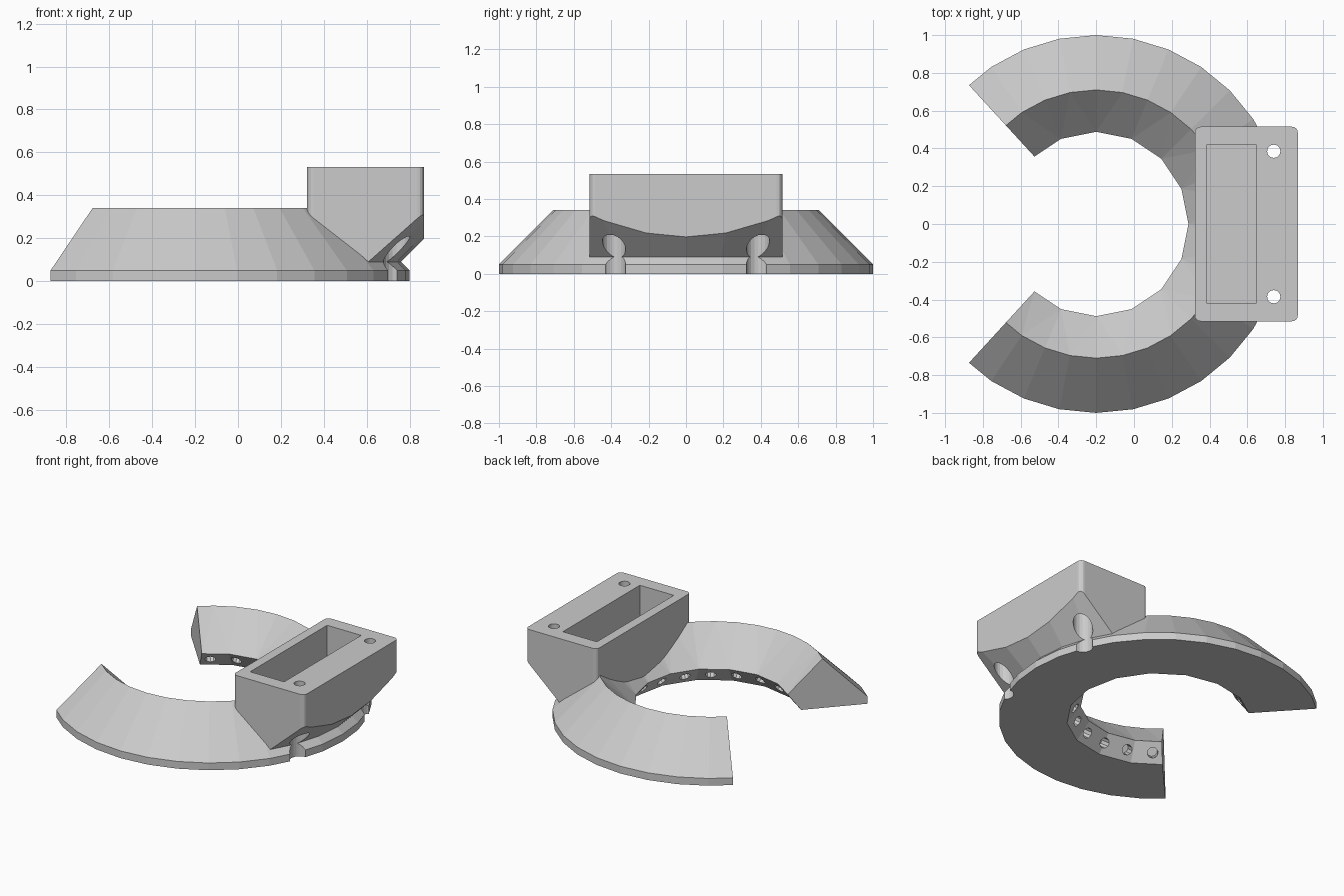
import bpy, bmesh, math
from mathutils import Matrix, Vector

cube = bpy.data.objects.get("Cube")
if cube:
    bpy.data.objects.remove(cube, do_unlink=True)

grey = bpy.data.materials.new("light grey plastic")
grey.use_nodes = True
colour = (0.6, 0.6, 0.6, 1)
grey.diffuse_color = colour
grey.node_tree.nodes["Principled BSDF"].inputs["Base Color"].default_value = colour

CX = -0.2                      # ring axis
HALF_SWEEP = math.radians(132.5)


def make_object(name, bm):
    bmesh.ops.recalc_face_normals(bm, faces=bm.faces)
    mesh = bpy.data.meshes.new(name)
    bm.to_mesh(mesh)
    bm.free()
    mesh.materials.append(grey)
    obj = bpy.data.objects.new(name, mesh)
    bpy.context.collection.objects.link(obj)
    return obj


def box(name, x0, x1, half_y, z0, z1, bevel=0):
    bm = bmesh.new()
    bmesh.ops.create_cube(bm, size=1)
    for v in bm.verts:
        v.co = ((x0 + x1) / 2 + v.co.x * (x1 - x0), v.co.y * 2 * half_y,
                (z0 + z1) / 2 + v.co.z * (z1 - z0))
    if bevel:
        upright = [e for e in bm.edges if abs(e.verts[0].co.z - e.verts[1].co.z) > 0.1]
        bmesh.ops.bevel(bm, geom=upright, offset=bevel, segments=4,
                        profile=0.5, affect='EDGES')
    return make_object(name, bm)


def add_cone(bm, centre, r1, r2, depth, sides, axis=(0, 0, 1)):
    turn = Vector((0, 0, 1)).rotation_difference(Vector(axis)).to_matrix().to_4x4()
    bmesh.ops.create_cone(bm, cap_ends=True, segments=sides, radius1=r1, radius2=r2,
                          depth=depth, matrix=Matrix.Translation(centre) @ turn)


def boolean(target, tool, operation):
    mod = target.modifiers.new(operation, 'BOOLEAN')
    mod.operation = operation
    mod.solver = 'EXACT'
    mod.object = tool
    bpy.context.view_layer.objects.active = target
    bpy.ops.object.modifier_apply(modifier=mod.name)
    bpy.data.objects.remove(tool, do_unlink=True)


def polygon_radius(radius, sides, angle):
    step = 2 * math.pi / sides
    return radius * math.cos(step / 2) / math.cos(angle % step - step / 2)


# Open ring: (radius, height, number of sides) swept round the axis
profile = [(0.575, 0, 16), (1.0, 0, 32), (1.0, 0.05, 32),
           (0.71, 0.34, 32), (0.488, 0.115, 16)]
step = math.pi / 16
count = int(HALF_SWEEP / step)
angles = [-HALF_SWEEP] + [i * step for i in range(-count, count + 1)] + [HALF_SWEEP]
bm = bmesh.new()
rows = []
for a in angles:
    row = []
    for radius, z, sides in profile:
        r = polygon_radius(radius, sides, a)
        row.append(bm.verts.new((CX + r * math.cos(a), r * math.sin(a), z)))
    rows.append(row)
n = len(profile)
for a, b in zip(rows, rows[1:]):
    for i in range(n):
        j = (i + 1) % n
        bm.faces.new((a[i], a[j], b[j], b[i]))
bm.faces.new(rows[0])
bm.faces.new(rows[-1])
bmesh.ops.triangulate(bm, faces=[f for f in bm.faces if len(f.verts) == 4
                                 and abs(f.calc_center_median().z) > 0.001])
ring = make_object("ring_with_mount", bm)

# Mounting block with a conical underside
mount = box("mount_block", 0.322, 0.867, 0.515, 0.02, 0.532, bevel=0.03)
bm = bmesh.new()
add_cone(bm, (CX, 0, 0.385), 0.955, 1.555, 0.6, 32)
boolean(mount, make_object("underside_cone", bm), 'INTERSECT')
boolean(ring, mount, 'UNION')

# Pocket in the block
boolean(ring, box("pocket", 0.387, 0.647, 0.42, 0.12, 0.7), 'DIFFERENCE')

# Screw holes with wider clearance from below
for y in (-0.385, 0.385):
    for radius, z, depth in ((0.035, 0.4, 0.6), (0.062, 0.1, 0.4)):
        bm = bmesh.new()
        add_cone(bm, (0.74, y, z), radius, radius, depth, 20)
        boolean(ring, make_object("screw_hole", bm), 'DIFFERENCE')

# Row of small lamp holes round the inner wall
bm = bmesh.new()
for i in range(-7, 8):
    a = math.radians(18 * i)
    out = Vector((math.cos(a), math.sin(a), 0))
    centre = Vector((CX, 0, 0.057)) + out * 0.522
    add_cone(bm, centre, 0.034, 0.034, 0.18, 10, out * 0.8 + Vector((0, 0, 0.6)))
boolean(ring, make_object("lamp_holes", bm), 'DIFFERENCE')
